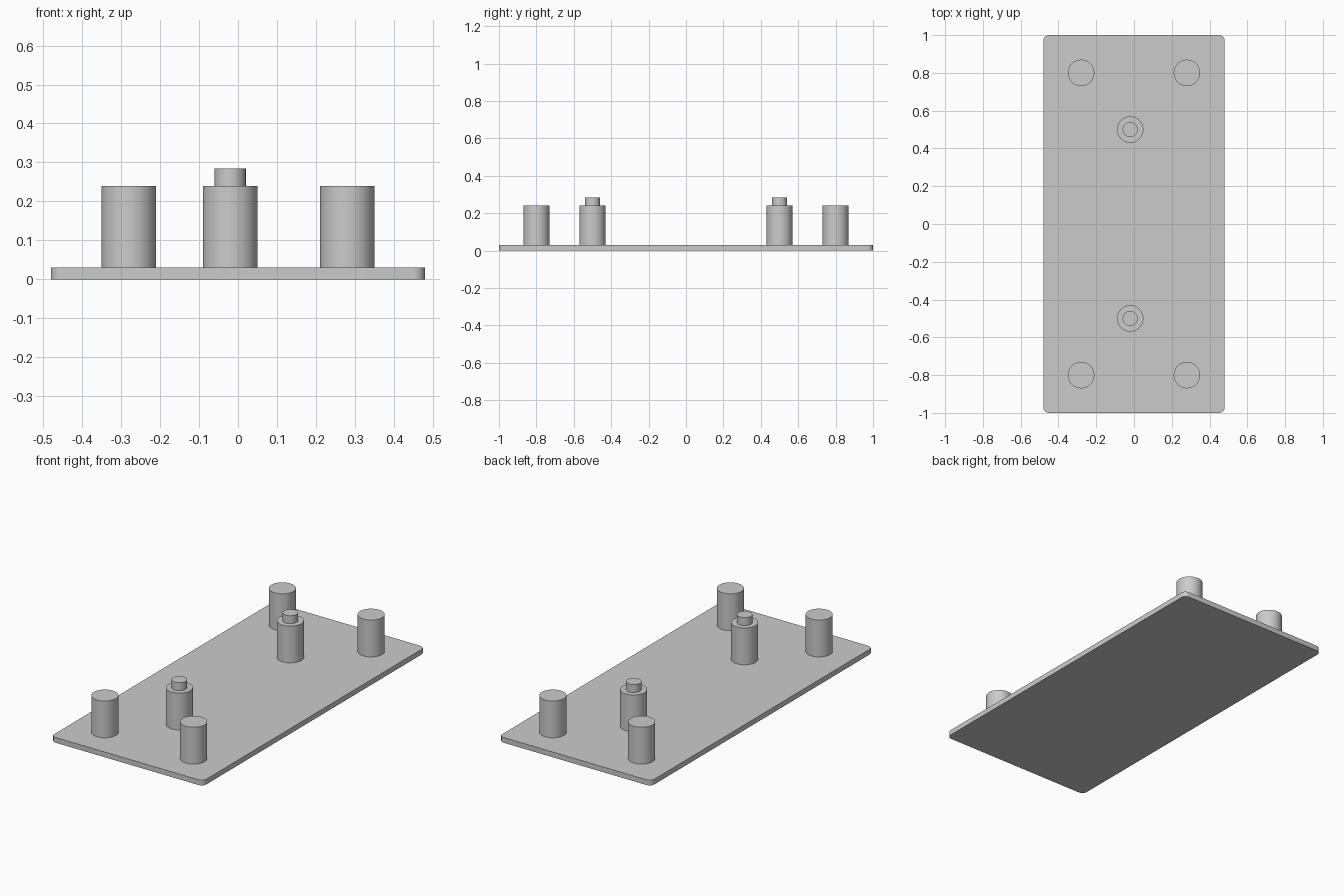
import bpy
import bmesh
import math

cube = bpy.data.objects.get("Cube")
if cube:
    bpy.data.objects.remove(cube, do_unlink=True)

# One plain grey for every part
grey = bpy.data.materials.new("light_grey")
grey.use_nodes = True
color = (0.6, 0.6, 0.6, 1)
grey.diffuse_color = color
grey.node_tree.nodes["Principled BSDF"].inputs["Base Color"].default_value = color

PLATE_TOP = 0.03
POST_TOP = 0.24
PIN_TOP = 0.285
POST_RADIUS = 0.07
PIN_RADIUS = 0.04


def finish(name, bm, location=(0, 0, 0)):
    mesh = bpy.data.meshes.new(name)
    bmesh.ops.recalc_face_normals(bm, faces=bm.faces)
    bm.to_mesh(mesh)
    bm.free()
    mesh.materials.append(grey)
    obj = bpy.data.objects.new(name, mesh)
    bpy.context.collection.objects.link(obj)
    obj.location = location
    bpy.ops.object.select_all(action="DESELECT")
    obj.select_set(True)
    bpy.context.view_layer.objects.active = obj
    bpy.ops.object.shade_smooth_by_angle(angle=math.radians(30))
    return obj


def turned(name, profile, x, y, sides=48):
    """Spin a (radius, height) profile into a closed solid."""
    bm = bmesh.new()
    rings = []
    for radius, z in profile:
        rings.append([bm.verts.new((radius * math.cos(a), radius * math.sin(a), z))
                      for a in (math.tau * i / sides for i in range(sides))])
    for low, high in zip(rings, rings[1:]):
        for i in range(sides):
            j = (i + 1) % sides
            bm.faces.new((low[i], low[j], high[j], high[i]))
    bm.faces.new(rings[0])
    bm.faces.new(rings[-1])
    return finish(name, bm, (x, y, 0))


# Base plate with rounded vertical corners
bm = bmesh.new()
bmesh.ops.create_cube(bm, size=1)
for v in bm.verts:
    v.co = (v.co.x * 0.96, v.co.y * 2, (v.co.z + 0.5) * PLATE_TOP)
corners = [e for e in bm.edges if abs(e.verts[0].co.z - e.verts[1].co.z) > 0.01]
bmesh.ops.bevel(bm, geom=corners, offset=0.03, segments=8, profile=0.5, affect="EDGES")
finish("base_plate", bm)

# Plain posts near the corners, stepped posts with a pin along the middle
post = [(POST_RADIUS, PLATE_TOP), (POST_RADIUS, POST_TOP)]
stepped = post + [(PIN_RADIUS, POST_TOP), (PIN_RADIUS, PIN_TOP)]
for end, sy in (("front", -1), ("back", 1)):
    for side, sx in (("right", -1), ("left", 1)):
        turned(f"{end}_{side}_post", post, sx * 0.28, sy * 0.8)
    turned(f"{end}_pin_post", stepped, -0.02, sy * 0.5)
